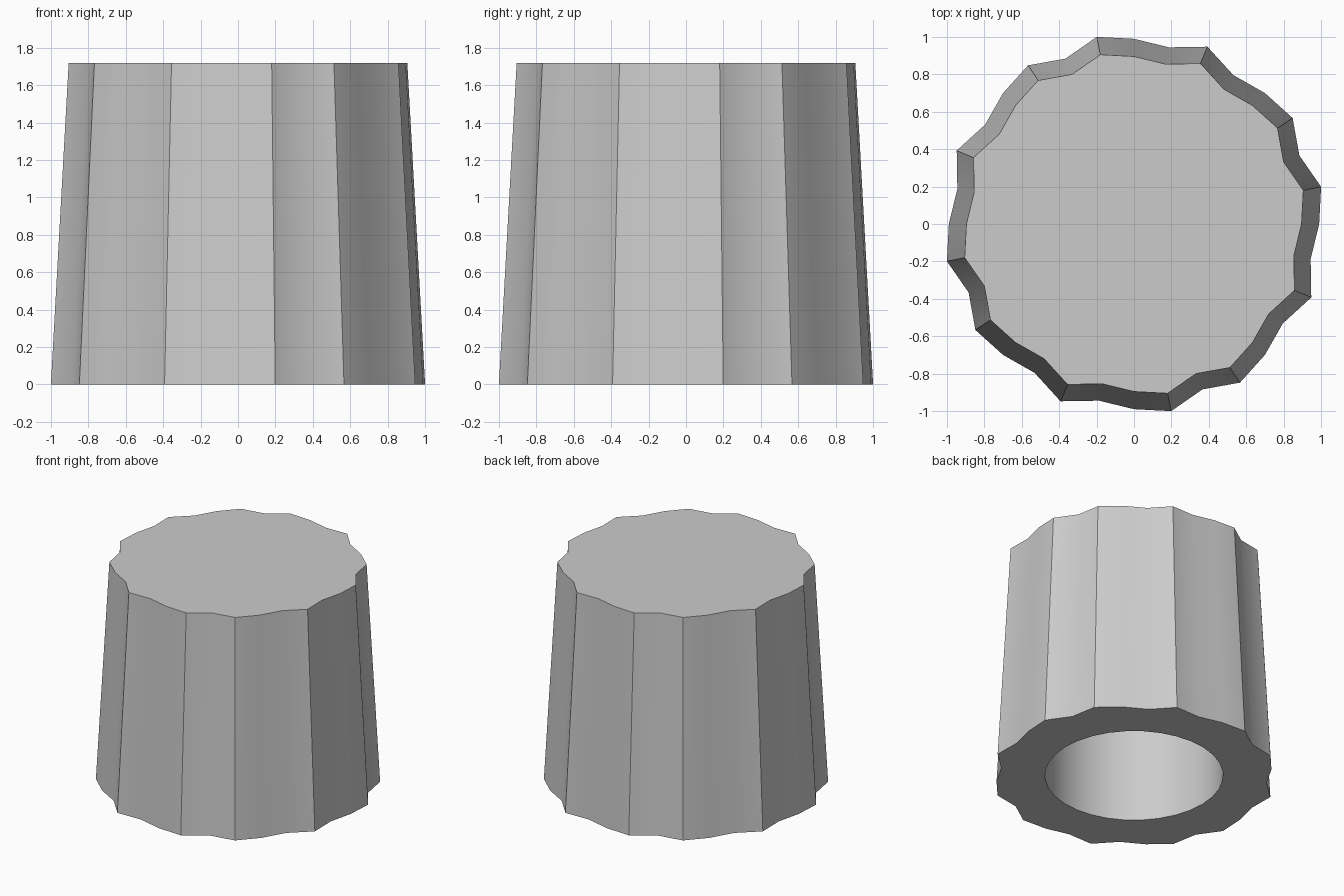
import bpy, bmesh, math

cube = bpy.data.objects.get("Cube")
if cube:
    bpy.data.objects.remove(cube)

HEIGHT = 1.72
TAPER = 0.905
HOLE_RADIUS = 0.64
HOLE_DEPTH = 1.5
SIDES = 32
# Ridge and valley radii of one quarter turn, starting at +x
QUARTER = [0.99, 1.02, 0.957, 1.02, 0.99, 0.957, 1.026, 0.963]

grey = bpy.data.materials.new("plain_grey")
grey.use_nodes = True
colour = (0.6, 0.6, 0.6, 1)
grey.diffuse_color = colour
grey.node_tree.nodes["Principled BSDF"].inputs["Base Color"].default_value = colour

bm = bmesh.new()


def ring(radii, z):
    """One closed loop of vertices with the given repeating radii."""
    verts = []
    for i in range(SIDES):
        r, a = radii[i % len(radii)], math.tau * i / SIDES
        verts.append(bm.verts.new((r * math.cos(a), r * math.sin(a), z)))
    return verts


def bridge(a, b):
    """Quads between two loops."""
    for i in range(SIDES):
        j = (i + 1) % SIDES
        bm.faces.new((a[i], a[j], b[j], b[i]))


# Fluted tapering wall, bottom rim and blind socket
top = ring([r * TAPER for r in QUARTER], HEIGHT)
base = ring(QUARTER, 0)
mouth = ring([HOLE_RADIUS], 0)
socket_end = ring([HOLE_RADIUS], HOLE_DEPTH)
bm.faces.new(top)
bridge(base, top)
bridge(mouth, base)
bridge(socket_end, mouth)
bm.faces.new(list(reversed(socket_end)))
bmesh.ops.recalc_face_normals(bm, faces=bm.faces[:])

mesh = bpy.data.meshes.new("fluted_knob")
bm.to_mesh(mesh)
bm.free()
mesh.materials.append(grey)
knob = bpy.data.objects.new("fluted_knob", mesh)
bpy.context.collection.objects.link(knob)

# Smooth flutes with crisp ridges
bpy.ops.object.select_all(action="DESELECT")
knob.select_set(True)
bpy.context.view_layer.objects.active = knob
bpy.ops.object.shade_smooth_by_angle(angle=math.radians(30))
